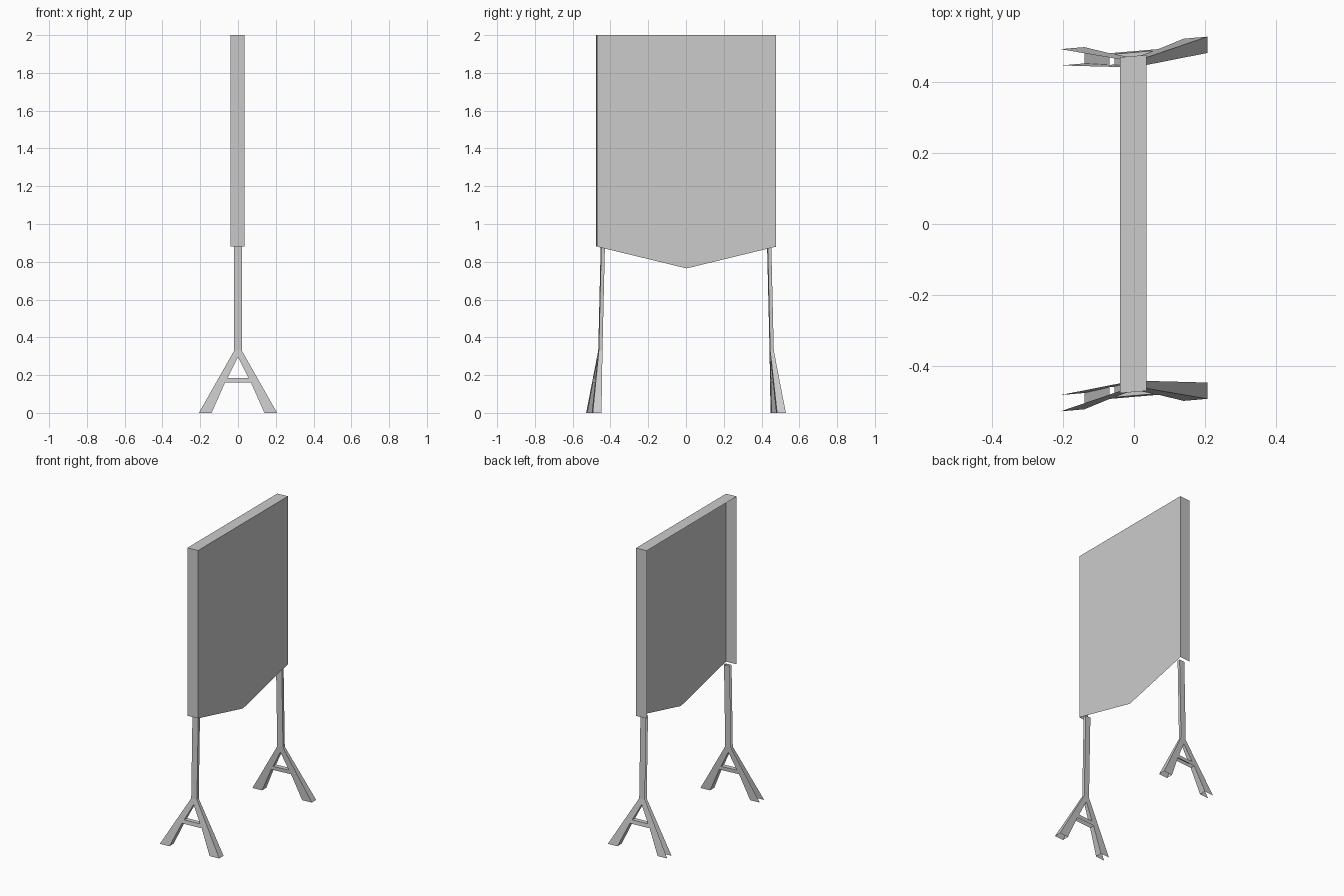
import bpy
import bmesh

cube = bpy.data.objects.get("Cube")
if cube:
    bpy.data.objects.remove(cube, do_unlink=True)

# One plain grey sheet material
grey = bpy.data.materials.new("light_grey_metal")
grey.use_nodes = True
colour = (0.6, 0.6, 0.6, 1.0)
grey.diffuse_color = colour
grey.node_tree.nodes["Principled BSDF"].inputs["Base Color"].default_value = colour

SKEW = 0.085           # slight slant of the ends along the thickness


def sheet_object(name, polygons):
    """Make an object of thin sheets from lists of corner points."""
    bm = bmesh.new()
    for polygon in polygons:
        bm.faces.new([bm.verts.new((x, y + SKEW * x, z)) for x, y, z in polygon])
    bmesh.ops.remove_doubles(bm, verts=bm.verts, dist=0.0005)
    bmesh.ops.recalc_face_normals(bm, faces=bm.faces)
    mesh = bpy.data.meshes.new(name)
    bm.to_mesh(mesh)
    bm.free()
    mesh.materials.append(grey)
    obj = bpy.data.objects.new(name, mesh)
    bpy.context.collection.objects.link(obj)
    return obj


# Sign board: pointed panel with a top strip and two end strips, open behind
BACK, FACE = -0.04, 0.035
HALF, LOW, TOP, POINT = 0.474, 0.88, 2.0, 0.765
sheet_object("sign_panel", [[
    (FACE, -HALF, LOW), (FACE, 0, POINT), (FACE, HALF, LOW),
    (FACE, HALF, TOP), (FACE, -HALF, TOP)]])
sheet_object("top_strip", [[
    (BACK, -HALF, TOP), (FACE, -HALF, TOP), (FACE, HALF, TOP), (BACK, HALF, TOP)]])
for side, label in ((-1, "front"), (1, "back")):
    y = side * HALF
    sheet_object(label + "_end_strip", [[
        (BACK, y, LOW), (FACE, y, LOW), (FACE, y, TOP), (BACK, y, TOP)]])

# Support profile in x and z, on its +x half
KNEE = 0.33
post_top, knee = (0.02, LOW), (0.02, KNEE)
foot_out, foot_in = (0.207, 0), (0.14, 0)
bar_low, bar_high = (0.069, 0.16), (0.055, 0.185)
notch, crown = (0, 0.295), (0, KNEE)


def flip(p):
    return (-p[0], p[1])


post = [flip(post_top), post_top, knee, crown, flip(knee)]
leg = [crown, knee, foot_out, foot_in, bar_low, bar_high, notch]
bar = [bar_low, bar_high, flip(bar_high), flip(bar_low)]
plates = [post, leg, [flip(p) for p in leg], bar]

# Webs joining the two plates; the outer -x side is open
webs = [(post_top, knee), (knee, foot_out), (bar_high, flip(bar_high))]
for a, b in ((foot_in, bar_low), (bar_high, notch)):
    webs += [(a, b), (flip(a), flip(b))]


def depth(z, top, middle, bottom):
    """Distance from the centre at height z, splaying below the knee."""
    if z >= KNEE:
        return middle + (top - middle) * (z - KNEE) / (LOW - KNEE)
    return bottom + (middle - bottom) * z / KNEE


for side, label in ((-1, "front"), (1, "back")):
    def outer(p):
        return (p[0], side * depth(p[1], 0.45, 0.463, 0.511), p[1])

    def inner(p):
        return (p[0], side * depth(p[1], 0.431, 0.444, 0.465), p[1])

    polygons = [[surface(p) for p in plate]
                for plate in plates for surface in (outer, inner)]
    polygons += [[outer(a), outer(b), inner(b), inner(a)] for a, b in webs]
    sheet_object(label + "_support", polygons)
